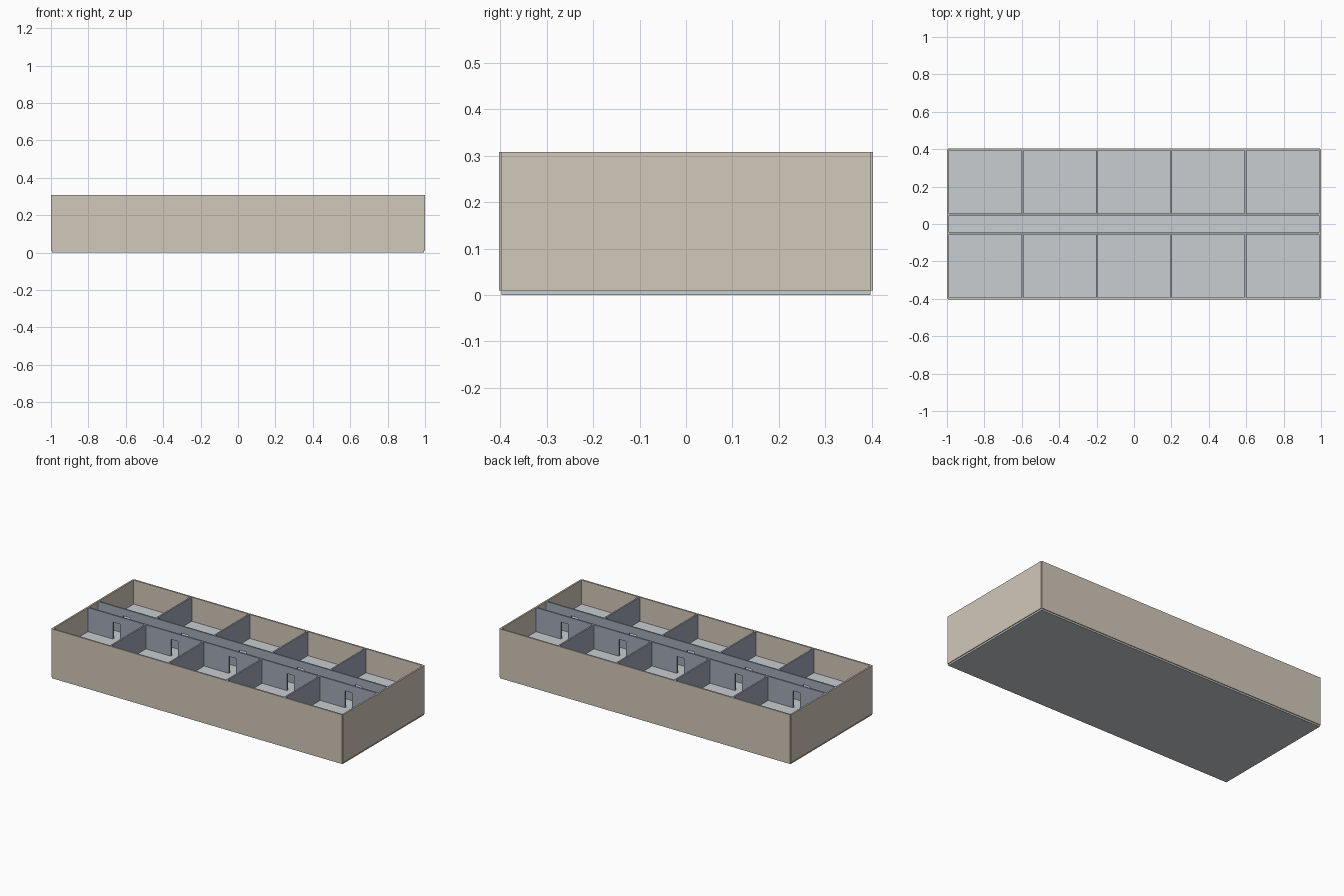
import bpy, bmesh

if "Cube" in bpy.data.objects:
    bpy.data.objects.remove(bpy.data.objects["Cube"])

HX, HY = 0.995, 0.398      # footprint half sizes, at wall centrelines
T = 0.010                  # wall and slab thickness
STOREY = 0.149
TOP = T + 2 * STOREY
CORRIDOR = 0.05            # corridor half width
DOOR_W, DOOR_H = 0.048, 0.105
BAY = 2 * HX / 5


def material(name, colour):
    m = bpy.data.materials.new(name)
    m.diffuse_color = (*colour, 1)
    m.use_nodes = True
    m.node_tree.nodes["Principled BSDF"].inputs["Base Color"].default_value = m.diffuse_color
    return m


OUTER = material("beige_wall", (0.64, 0.58, 0.49))
INNER = material("blue_grey_wall", (0.36, 0.40, 0.47))
FLOOR = material("light_grey_slab", (0.58, 0.61, 0.63))


def finish(name, bm, mat):
    bmesh.ops.recalc_face_normals(bm, faces=bm.faces)
    mesh = bpy.data.meshes.new(name)
    bm.to_mesh(mesh)
    bm.free()
    mesh.materials.append(mat)
    bpy.context.collection.objects.link(bpy.data.objects.new(name, mesh))


def box(name, lo, hi, mat):
    bm = bmesh.new()
    bmesh.ops.create_cube(bm, size=1)
    for v in bm.verts:
        v.co = [lo[i] + (v.co[i] + 0.5) * (hi[i] - lo[i]) for i in range(3)]
    finish(name, bm, mat)


def door_wall(name, y, z0, z1):
    # Outline with a notch per doorway, extruded to wall thickness
    pts = [(-HX, z0)]
    for i in range(5):
        c = -HX + BAY * (i + 0.5)
        l, r = c - DOOR_W / 2, c + DOOR_W / 2
        pts += [(l, z0), (l, z0 + DOOR_H), (r, z0 + DOOR_H), (r, z0)]
    pts += [(HX, z0), (HX, z1), (-HX, z1)]
    bm = bmesh.new()
    face = bm.faces.new([bm.verts.new((x, y - T / 2, z)) for x, z in pts])
    new = bmesh.ops.extrude_face_region(bm, geom=[face])["geom"]
    verts = [g for g in new if isinstance(g, bmesh.types.BMVert)]
    bmesh.ops.translate(bm, vec=(0, T, 0), verts=verts)
    finish(name, bm, mat=INNER)


# Outer walls, meeting at centrelines so the corners are notched
for s, side in ((-1, "front"), (1, "back")):
    box(f"{side}_outer_wall", (-HX, s * HY - T / 2, T), (HX, s * HY + T / 2, TOP), OUTER)
for s, side in ((-1, "left"), (1, "right")):
    box(f"{side}_outer_wall", (s * HX - T / 2, -HY, T), (s * HX + T / 2, HY, TOP), OUTER)

# Each storey: slab, two corridor walls with doorways, room partitions
for level in range(2):
    base = level * STOREY
    z0, z1 = base + T, base + T + STOREY
    if level == 0:
        z1 -= T
    box(f"floor_slab_{level}", (-HX, -HY, base), (HX, HY, z0), FLOOR)
    for s, side in ((-1, "front"), (1, "back")):
        door_wall(f"{side}_corridor_wall_{level}", s * CORRIDOR, z0, z1)
        y0, y1 = sorted((s * CORRIDOR, s * HY))
        for i in range(1, 5):
            x = -HX + BAY * i
            box(f"{side}_partition_{level}_{i}", (x - T / 2, y0, z0), (x + T / 2, y1, z1), INNER)
